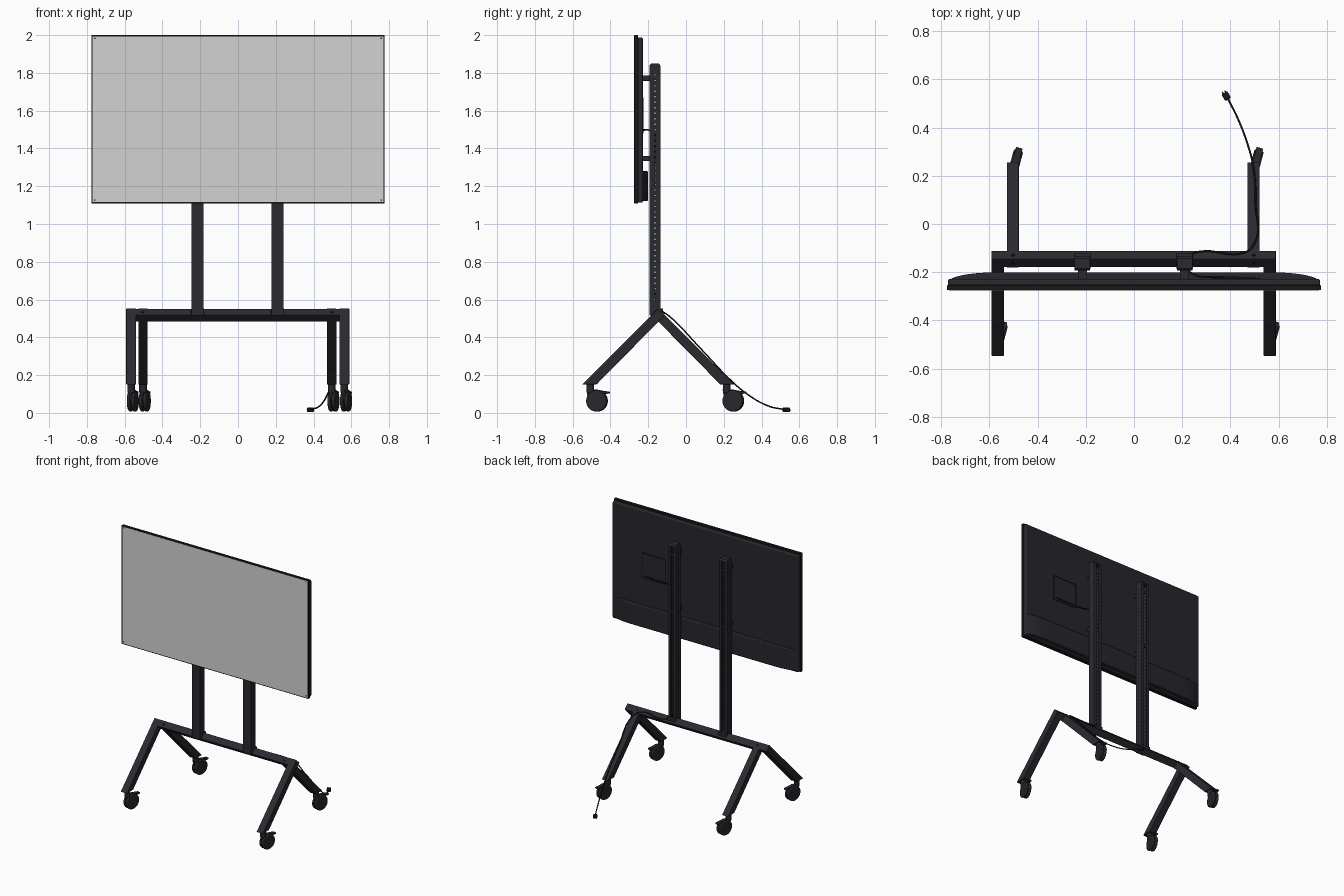
import bpy, bmesh
from math import sin, cos, pi, radians
from mathutils import Matrix, Vector

old = bpy.data.objects.get("Cube")
if old:
    bpy.data.objects.remove(old)


def material(name, rgb, rough=0.6):
    m = bpy.data.materials.new(name)
    m.use_nodes = True
    m.diffuse_color = (*rgb, 1)
    node = m.node_tree.nodes["Principled BSDF"]
    node.inputs["Base Color"].default_value = (*rgb, 1)
    node.inputs["Roughness"].default_value = rough
    return m


FRAME = material("charcoal_metal", (0.023, 0.023, 0.030))
SHELL = material("dark_plastic", (0.020, 0.020, 0.026))
BLACK = material("black_rubber", (0.009, 0.009, 0.010))
SCREEN = material("grey_glass", (0.65, 0.65, 0.65))


def finish(name, bm, mat, bevel=0.0, segments=2, smooth=False):
    bmesh.ops.recalc_face_normals(bm, faces=bm.faces)
    mesh = bpy.data.meshes.new(name)
    bm.to_mesh(mesh)
    bm.free()
    mesh.materials.append(mat)
    ob = bpy.data.objects.new(name, mesh)
    bpy.context.collection.objects.link(ob)
    if bevel:
        mod = ob.modifiers.new("Bevel", "BEVEL")
        mod.width, mod.segments = bevel, segments
        mod.limit_method = "ANGLE"
    if smooth:
        bpy.ops.object.select_all(action="DESELECT")
        ob.select_set(True)
        bpy.context.view_layer.objects.active = ob
        bpy.ops.object.shade_smooth_by_angle(angle=radians(40))
    return ob


def prism(name, pts, axis, a, b, mat, **kw):
    """Extrude a 2D outline from a to b along x (outline in y, z) or z (outline in x, y)."""
    bm = bmesh.new()
    place = (lambda p: (a, *p)) if axis == "x" else (lambda p: (*p, a))
    face = bm.faces.new([bm.verts.new(place(p)) for p in pts])
    new = bmesh.ops.extrude_face_region(bm, geom=[face])["geom"]
    step = Vector((b - a, 0, 0) if axis == "x" else (0, 0, b - a))
    bmesh.ops.translate(bm, vec=step, verts=[v for v in new if isinstance(v, bmesh.types.BMVert)])
    return finish(name, bm, mat, **kw)


def box(name, x, y, z, mat, **kw):
    return prism(name, [(x[0], y[0]), (x[1], y[0]), (x[1], y[1]), (x[0], y[1])],
                 "z", z[0], z[1], mat, **kw)


def cylinder(name, center, radius, depth, axis, mat, **kw):
    bm = bmesh.new()
    turn = Vector((0, 0, 1)).rotation_difference(Vector(axis)).to_matrix().to_4x4()
    bmesh.ops.create_cone(bm, cap_ends=True, segments=28, radius1=radius, radius2=radius,
                          depth=depth, matrix=Matrix.Translation(center) @ turn)
    return finish(name, bm, mat, smooth=True, **kw)


def cable(name, pts, radius):
    cu = bpy.data.curves.new(name, "CURVE")
    cu.dimensions = "3D"
    cu.bevel_depth, cu.bevel_resolution, cu.resolution_u = radius, 2, 8
    cu.use_fill_caps = True
    sp = cu.splines.new("BEZIER")
    sp.bezier_points.add(len(pts) - 1)
    for bp, p in zip(sp.bezier_points, pts):
        bp.co = p
        bp.handle_left_type = bp.handle_right_type = "AUTO"
    cu.materials.append(BLACK)
    ob = bpy.data.objects.new(name, cu)
    bpy.context.collection.objects.link(ob)
    bpy.ops.object.select_all(action="DESELECT")
    ob.select_set(True)
    bpy.context.view_layer.objects.active = ob
    bpy.ops.object.convert(target="MESH")


# Display: bezel, glass, back shell and curved lower housing
W = 0.776
box("display_bezel", (-W, W), (-0.274, -0.254), (1.109, 2.0), BLACK, bevel=0.002)
box("display_glass", (-W + 0.007, W - 0.007), (-0.2755, -0.27), (1.116, 1.993), SCREEN)
box("display_shell", (-W + 0.003, W - 0.003), (-0.26, -0.228), (1.113, 1.988), SHELL,
    bevel=0.009, segments=3)
arc = [(0.58 + 0.192 * cos(t * pi / 20), -0.242 + 0.041 * sin(t * pi / 20)) for t in range(11)]
outline = [(-W + 0.004, -0.258), (W - 0.004, -0.258)] + arc + [(-x, y) for x, y in reversed(arc)]
prism("display_lower_housing", outline, "z", 1.122, 1.28, SHELL, bevel=0.006, smooth=True)
for x in (-W + 0.018, W - 0.018):
    for z in (1.127, 1.983):
        cylinder("bezel_screw", (x, -0.2755, z), 0.004, 0.002, (0, 1, 0), BLACK)

# Square socket outline on the back of the display
for x in (0.328, 0.523):
    box("socket_edge", (x - 0.003, x + 0.003), (-0.23, -0.225), (1.483, 1.668), BLACK)
for z in (1.483, 1.668):
    box("socket_edge", (0.325, 0.526), (-0.23, -0.225), (z - 0.003, z + 0.003), BLACK)

# One cutter holding the row of holes through both columns
bm = bmesh.new()
for i in range(42):
    bmesh.ops.create_cube(bm, size=1, matrix=Matrix.Translation((0, -0.164, 0.6 + i * 0.029))
                          @ Matrix.Diagonal((1, 0.005, 0.007, 1)))
holes = finish("column_hole_cutter", bm, FRAME)
holes.hide_render = True
holes.hide_set(True)

# Slotted columns with caps, collars and display brackets
for side in (-1, 1):
    cx = side * 0.212 - 0.002
    half = [(0.032, -0.193), (0.032, -0.135), (0.012, -0.135), (0.012, -0.143),
            (0.025, -0.143), (0.025, -0.186)]
    ring = [(cx + x, y) for x, y in half] + [(cx - x, y) for x, y in reversed(half)]
    col = prism("column", ring, "z", 0.515, 1.835, FRAME)
    cut = col.modifiers.new("Holes", "BOOLEAN")
    cut.object, cut.solver = holes, "EXACT"
    prism("column_cap", [(-0.193, 1.83), (-0.135, 1.83), (-0.135, 1.838), (-0.144, 1.85),
                         (-0.184, 1.85), (-0.193, 1.841)], "x", cx - 0.032, cx + 0.032, FRAME)
    box("column_collar", (cx - 0.034, cx + 0.034), (-0.188, -0.122), (0.52, 0.553), FRAME,
        bevel=0.003)
    for z in (1.347, 1.772):
        box("display_bracket", (cx - 0.019, cx + 0.019), (-0.23, -0.19), (z - 0.014, z + 0.014),
            FRAME, bevel=0.003)
        cylinder("bracket_bolt", (cx, -0.142, z), 0.011, 0.012, (0, 1, 0), FRAME)

# Crossbar: square tube standing on its edge
MID = -0.146
r = 0.0345
prism("crossbar", [(MID - r, 0.518), (MID, 0.518 - r), (MID + r, 0.518), (MID, 0.518 + r)],
      "x", -0.588, 0.586, FRAME, bevel=0.003)
for x in (-0.503, 0.497):
    for d in (-1, 1):
        cylinder("crossbar_bolt", (x, MID + d * 0.018, 0.536), 0.008, 0.005, (0, d, 1), BLACK)


def caster(x, y):
    """Slim caster with hood, swivel stem and brake pedal, trailing backwards."""
    spin = Matrix.Translation((x, y, 0)) @ Matrix.Rotation(radians(-15), 4, "Z")
    parts = []
    for s in (-1, 1):
        parts.append(cylinder("caster_wheel", (s * 0.0115, 0.036, 0.063), 0.056, 0.017,
                              (1, 0, 0), SHELL, bevel=0.006, segments=3))
    parts.append(cylinder("caster_stem", (0, 0, 0.13), 0.02, 0.046, (0, 0, 1), SHELL))
    hood = [(-0.022, 0.125), (0.03, 0.123), (0.066, 0.112), (0.08, 0.07), (0.036, 0.03),
            (-0.012, 0.07)]
    parts.append(prism("caster_hood", hood, "x", -0.008, 0.008, SHELL, bevel=0.003))
    pedal = [(0.03, 0.124), (0.06, 0.118), (0.104, 0.112), (0.104, 0.102), (0.06, 0.1)]
    parts.append(prism("brake_pedal", pedal, "x", -0.014, 0.014, SHELL, bevel=0.002))
    for p in parts:
        p.matrix_world = spin


# Legs: splayed tubes, rear pair set inside the front pair
leg = [(-0.548, 0.151), (-0.473, 0.151), (-0.111, 0.518), (MID, 0.5525)]
for x in (-0.566, 0.563):
    prism("front_leg", leg, "x", x - 0.026, x + 0.026, FRAME, bevel=0.002)
    caster(x, -0.506)
for x in (-0.503, 0.496):
    prism("rear_leg", [(2 * MID - y, z) for y, z in leg], "x", x - 0.025, x + 0.025, FRAME,
          bevel=0.002)
    caster(x, 0.216)

# Power cable: display to column, then along the rear leg to the floor
cable("display_cable", [(0.50, -0.224, 1.50), (0.36, -0.22, 1.496), (0.24, -0.205, 1.498),
                        (0.212, -0.165, 1.495)], 0.004)
cable("power_cable", [(0.21, -0.165, 1.495), (0.21, -0.165, 0.62), (0.215, -0.14, 0.555),
                      (0.27, -0.115, 0.53), (0.46, -0.118, 0.532), (0.5, -0.08, 0.505),
                      (0.505, 0.08, 0.338), (0.495, 0.24, 0.17), (0.472, 0.33, 0.095),
                      (0.43, 0.44, 0.035), (0.39, 0.52, 0.018)], 0.004)
plug = box("power_plug", (-0.014, 0.014), (-0.016, 0.016), (0, 0.024), BLACK, bevel=0.004)
plug.matrix_world = Matrix.Translation((0.383, 0.531, 0.004)) @ Matrix.Rotation(radians(30), 4, "Z")
for s in (-0.006, 0.006):
    pin = cylinder("plug_pin", (s, 0.018, 0.012), 0.003, 0.01, (0, 1, 0), BLACK)
    pin.matrix_world = plug.matrix_world.copy()
